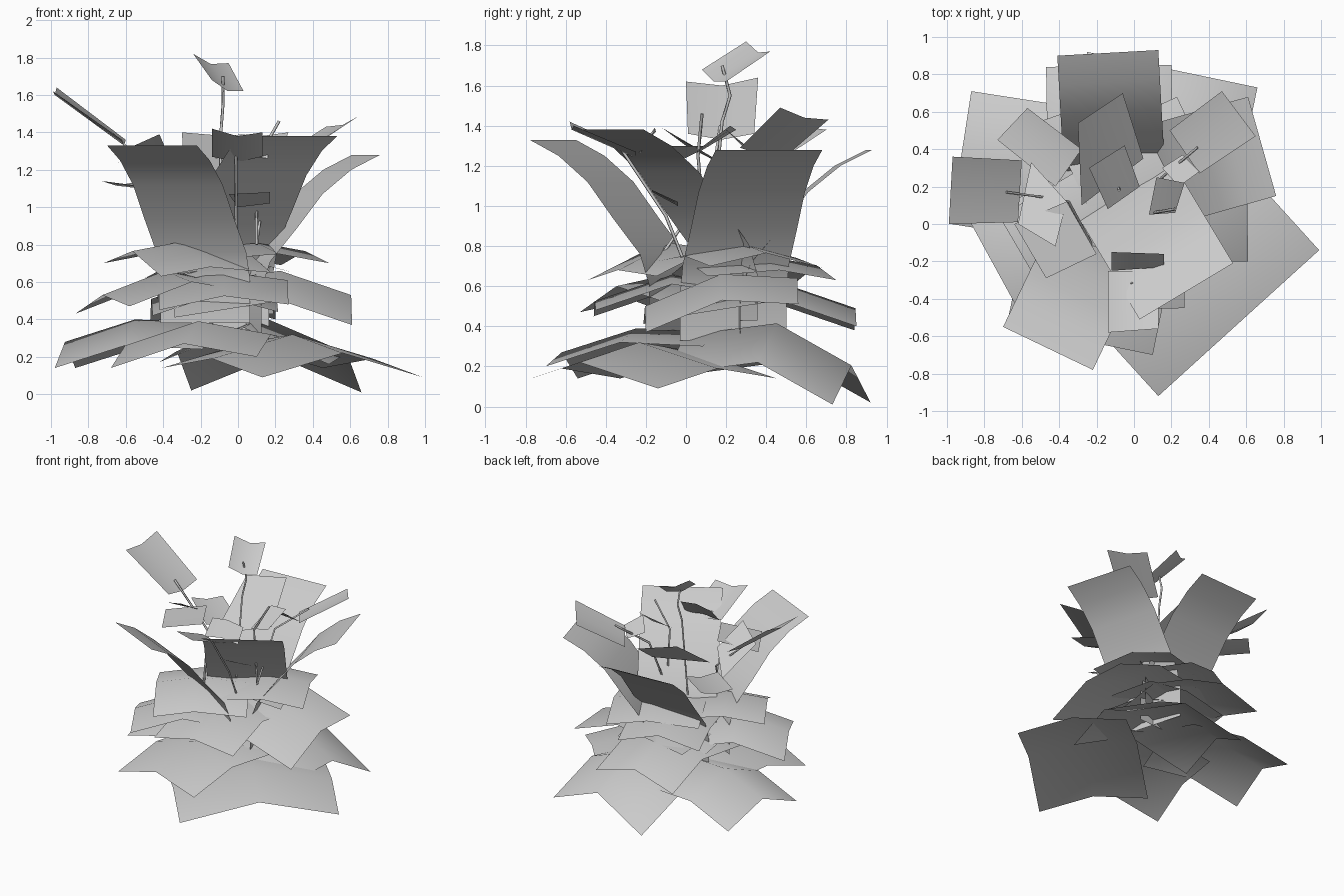
import bpy
from mathutils import Vector

cube = bpy.data.objects.get("Cube")
if cube:
    bpy.data.objects.remove(cube, do_unlink=True)

leaf_grey = bpy.data.materials.new("leaf_grey")
leaf_grey.use_nodes = True
colour = (0.6, 0.6, 0.6, 1)
leaf_grey.diffuse_color = colour
leaf_grey.node_tree.nodes["Principled BSDF"].inputs["Base Color"].default_value = colour


def link_object(name, data):
    obj = bpy.data.objects.new(name, data)
    data.materials.append(leaf_grey)
    bpy.context.collection.objects.link(obj)
    return obj


def build_strip(name, rows):
    """Join rows of points, each with the same count, into a smooth sheet."""
    count = len(rows[0])
    verts = [point for row in rows for point in row]
    faces = []
    for r in range(len(rows) - 1):
        for c in range(count - 1):
            i = r * count + c
            faces.append((i, i + 1, i + count + 1, i + count))
    mesh = bpy.data.meshes.new(name)
    mesh.from_pydata(verts, [], faces)
    mesh.polygons.foreach_set("use_smooth", [True] * len(faces))
    return link_object(name, mesh)


def build_leaf(name, left, right, profile, rise):
    """Sweep the outer edge inward; the profile holds (inset, height) steps."""
    left, right = Vector(left), Vector(right)
    across = right - left
    inward = Vector((-across.y, across.x, 0)).normalized()
    if inward.dot(left + right) > 0:
        inward.negate()
    rows = []
    for inset, height in profile:
        shift = inward * inset + Vector((0, 0, height))
        middle = (left + right) / 2 + Vector((0, 0, rise))
        rows.append([left + shift, middle + shift, right + shift])
    build_strip(name, rows)


def build_card(name, a, b, c, d, sag):
    """Small blade with a crease between its two ends ab and dc."""
    a, b, c, d = map(Vector, (a, b, c, d))
    drop = Vector((0, 0, -sag))
    build_strip(name, [[a, (a + b) / 2 + drop, b], [d, (c + d) / 2 + drop, c]])


def build_stem(name, points, radius=0.008):
    curve = bpy.data.curves.new(name, "CURVE")
    curve.dimensions = "3D"
    curve.bevel_depth = radius
    curve.bevel_resolution = 0
    curve.use_fill_caps = True
    spline = curve.splines.new("POLY")
    spline.points.add(len(points) - 1)
    for target, point in zip(spline.points, points):
        target.co = (*point, 1)
    link_object(name, curve)


# Drooping ground leaves
droop = [(0, 0), (0.38, 0.21), (0.85, 0.15)]
shallow = [(0, 0), (0.38, 0.12), (0.8, 0.1)]
low = [(0, 0), (0.4, 0.1), (0.8, 0.05)]
build_leaf("ground_leaf_front_left", (0.13, -0.92, 0.09), (0.99, -0.14, 0.09), low, 0.13)
build_leaf("ground_leaf_back", (0.66, 0.73, 0.01), (-0.25, 0.92, 0.02), droop, 0.19)
build_leaf("ground_leaf_right", (-0.87, 0.71, 0.14), (-0.98, 0, 0.14), shallow, 0.14)
build_leaf("ground_leaf_front", (-0.68, -0.54, 0.14), (0.1, -0.7, 0.2), shallow, 0.1)

# Middle leaves
arch = [(0, 0), (0.38, 0.13), (0.95, 0.04)]
build_leaf("middle_leaf_left", (0.61, -0.2, 0.37), (0.6, 0.56, 0.51), arch, 0.09)
build_leaf("middle_leaf_back", (-0.47, 0.84, 0.38), (0.2, 0.85, 0.4), arch, 0.1)
build_leaf("middle_leaf_right", (-0.87, 0, 0.43), (-0.58, -0.53, 0.47), arch, 0.08)
build_leaf("middle_leaf_front", (-0.42, -0.46, 0.45), (0.27, -0.45, 0.48), arch, 0.06)

# Collar leaves
flat = [(0, 0), (0.3, 0.05), (0.68, 0.02)]
build_leaf("collar_leaf_right", (-0.72, 0.04, 0.7), (-0.41, -0.49, 0.63), flat, 0.1)
build_leaf("collar_leaf_left", (0.49, 0.12, 0.7), (0.23, 0.68, 0.69), flat, 0.07)
build_leaf("collar_leaf_back", (-0.5, 0.55, 0.62), (0.08, 0.75, 0.63), flat, 0.08)

# Tall leaves curling outward
curl = [(0, 0), (0.16, -0.08), (0.32, -0.21), (0.46, -0.39), (0.61, -0.57), (0.66, -0.72), (0.66, -0.95)]
build_leaf("tall_leaf_front", (-0.7, -0.55, 1.33), (-0.22, -0.78, 1.33), curl, 0)
build_leaf("tall_leaf_front_left", (0.03, -0.51, 1.38), (0.53, -0.21, 1.38), curl, 0)
build_leaf("tall_leaf_left", (0.76, 0.15, 1.28), (0.61, 0.68, 1.28), curl, 0)
build_leaf("tall_leaf_back", (-0.41, 0.9, 1.28), (0.13, 0.93, 1.28), curl, 0)

# Small upper blades
build_card("top_blade", (-0.24, 0.3, 1.82), (-0.05, 0.42, 1.77),
           (0.03, 0.2, 1.62), (-0.14, 0.08, 1.68), 0.03)
build_card("far_right_blade", (-0.99, 0, 1.62), (-0.97, 0.36, 1.64),
           (-0.6, 0.34, 1.36), (-0.62, 0.01, 1.36), 0.03)
build_card("left_blade", (0.65, 0.47, 1.49), (0.47, 0.71, 1.43),
           (0.19, 0.5, 1.25), (0.35, 0.27, 1.29), 0.02)
build_card("front_blade", (-0.14, -0.58, 1.42), (0.13, -0.56, 1.4),
           (0.13, -0.25, 1.27), (-0.14, -0.25, 1.27), 0.03)
build_card("behind_front_blade", (-0.12, -0.15, 1.37), (0.16, -0.16, 1.37),
           (0.16, -0.23, 1.26), (-0.12, -0.25, 1.26), -0.02)
build_card("back_blade", (-0.3, 0.54, 1.4), (-0.06, 0.7, 1.38),
           (0.05, 0.35, 1.15), (-0.28, 0.1, 1.1), 0)
build_card("right_blade", (-0.73, 0.45, 1.14), (-0.57, 0.62, 1.13),
           (-0.28, 0.4, 1.1), (-0.42, 0.2, 1.1), 0.02)
build_card("inner_right_blade", (-0.62, 0, 1.3), (-0.42, -0.12, 1.39),
           (-0.36, 0.12, 1.25), (-0.55, 0.33, 1.13), 0)
build_card("front_right_blade", (-0.64, 0, 1.24), (-0.47, -0.29, 1.25),
           (-0.2, -0.16, 1.3), (-0.36, 0.12, 1.3), 0)
build_card("low_front_blade", (-0.05, -0.17, 1.07), (0.17, -0.17, 1.08),
           (0.17, -0.04, 1.02), (0, -0.04, 1), 0)
build_card("inner_left_blade", (0.08, 0.05, 1.26), (0.22, 0.06, 1.28),
           (0.27, 0.22, 1.4), (0.12, 0.25, 1.38), 0)
build_card("inner_back_blade", (0.15, 0.3, 1.3), (0.26, 0.37, 1.25),
           (0.35, 0.28, 1.3), (0.24, 0.2, 1.38), 0)

# Thin stems
build_stem("top_stem", [(-0.1, 0.12, 0.8), (-0.09, 0.18, 1.42), (-0.08, 0.22, 1.55), (-0.08, 0.18, 1.7)])
build_stem("far_right_stem", [(-0.2, -0.16, 0.7), (-0.35, 0.12, 1.1), (-0.46, 0.14, 1.2), (-0.68, 0.17, 1.4)])
build_stem("left_stem", [(0.1, 0.1, 0.8), (0.15, 0.25, 1.2), (0.34, 0.41, 1.35)])
build_stem("front_stem", [(0, 0, 0.7), (-0.01, -0.1, 0.95), (-0.01, -0.32, 1.28)])
build_stem("inner_stem", [(0.1, 0.1, 0.8), (0.1, 0.06, 1.25), (0.22, 0.08, 1.46)])
